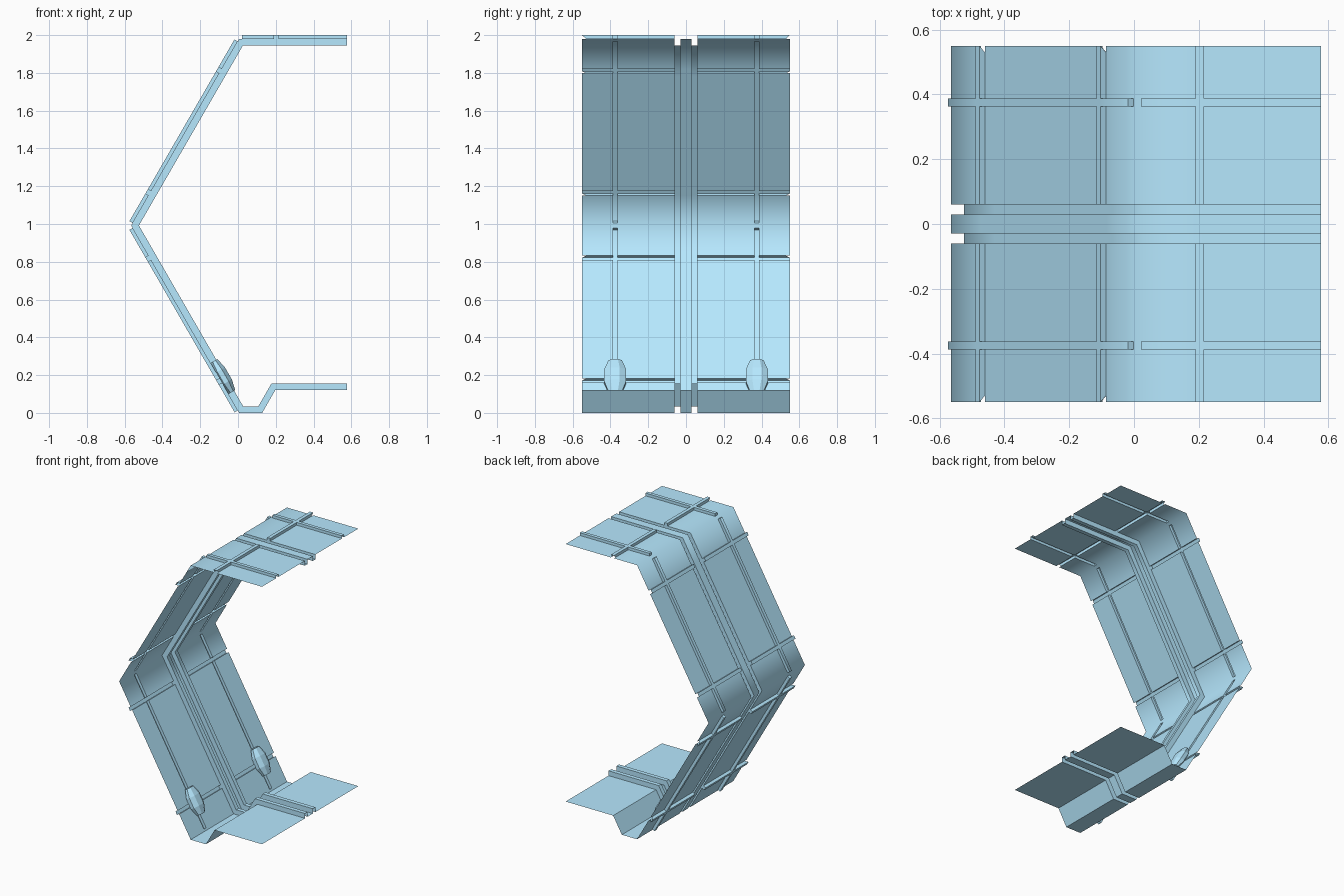
import bpy, bmesh, math
from mathutils import Vector, Matrix

if "Cube" in bpy.data.objects:
    bpy.data.objects.remove(bpy.data.objects["Cube"])

# corridor cross-section (x, z): ceiling end, ceiling corner, elbow, trough, floor end
PROFILE = [Vector(p) for p in [(0.577, 1.98), (0.006, 1.98), (-0.565, 0.992), (0.007, 0.0),
                               (0.128, 0.0), (0.197, 0.12), (0.577, 0.12)]]
RIB, GROOVE = 0.02, -0.035       # panel rib height (outward), spine groove depth (inward)
GAP, CROSS, HALF = 0.015, 0.197, 0.0125

BLUE = bpy.data.materials.new("blue_panel")
BLUE.diffuse_color = (0.47, 0.81, 1.0, 1)
BLUE.use_nodes = True
BLUE.node_tree.nodes["Principled BSDF"].inputs["Base Color"].default_value = BLUE.diffuse_color


def outward(i):
    d = (PROFILE[i + 1] - PROFILE[i]).normalized()
    return Vector((d.y, -d.x))


def corner_normal(i):
    a, b = outward(max(i - 1, 0)), outward(min(i, len(PROFILE) - 2))
    return (a + b) / (1 + a.dot(b))


def stations(first, last, ribs):
    """Profile points (position, rib direction, groove direction); spans (is cross rib, is gap)."""
    n = corner_normal(first)
    pts, spans = [(PROFILE[first], n, n)], []
    for i in range(first, last):
        a, b = PROFILE[i], PROFILE[i + 1]
        length, d, n = (b - a).length, (b - a).normalized(), outward(i)
        cuts = []
        if ribs:
            if i > 0:
                cuts += [(GAP, False, True, corner_normal(i)), (CROSS - HALF, False, False, n),
                         (CROSS + HALF, True, False, n)]
            cuts += [(length - CROSS - HALF, False, False, n), (length - CROSS + HALF, True, False, n),
                     (length - GAP, False, False, corner_normal(i + 1))]
        for s, cross, gap, g in cuts:
            pts.append((a + d * s, n, g))
            spans.append((cross, gap))
        n = corner_normal(i + 1)
        pts.append((b, n, n))
        spans.append((False, ribs))
    return pts, spans


YS = [0.03, 0.06, 0.3625, 0.3875, 0.53, 0.55]
YS = [-y for y in reversed(YS)] + YS


def level(y, span, ribs):
    """Offset of a sheet cell from the profile."""
    y, (cross, gap) = abs(y), span
    if y < 0.03:
        return 0.0
    if y < 0.06:
        return GROOVE
    return RIB if cross or (ribs and not gap and 0.3625 < y < 0.3875) else 0.0


def sheet(name, first, last, ribs):
    pts, spans = stations(first, last, ribs)
    bm = bmesh.new()
    verts = {}

    def vert(i, j, d):
        if (i, j, d) not in verts:
            p = pts[i][0] + pts[i][2 if d < 0 else 1] * d
            verts[i, j, d] = bm.verts.new((p.x, YS[j], p.y))
        return verts[i, j, d]

    n, m = len(spans), len(YS) - 1
    lev = [[level((YS[j] + YS[j + 1]) / 2, spans[i], ribs) for j in range(m)] for i in range(n)]
    for i in range(n):
        for j in range(m):
            d = lev[i][j]
            bm.faces.new([vert(i, j, d), vert(i + 1, j, d), vert(i + 1, j + 1, d), vert(i, j + 1, d)])
            # side walls where neighbouring cells differ in height
            if i + 1 < n and lev[i + 1][j] != d:
                e = lev[i + 1][j]
                ring = [vert(i + 1, j, d), vert(i + 1, j, e), vert(i + 1, j + 1, e), vert(i + 1, j + 1, d)]
                # cross rib sides taper to nothing at the panel ends
                if j in (0, m - 1):
                    low = vert(i + 1, 0 if j == 0 else m, min(d, e))
                    ring.remove(low)
                bm.faces.new(ring)
            if j + 1 < m and lev[i][j + 1] != d:
                e = lev[i][j + 1]
                bm.faces.new([vert(i, j + 1, d), vert(i + 1, j + 1, d), vert(i + 1, j + 1, e), vert(i, j + 1, e)])
    bmesh.ops.recalc_face_normals(bm, faces=bm.faces)
    loose = [v for v in bm.verts if not v.link_faces]
    bmesh.ops.delete(bm, geom=loose, context='VERTS')
    return finish(name, bm)


def finish(name, bm):
    me = bpy.data.meshes.new(name)
    bm.to_mesh(me)
    bm.free()
    me.materials.append(BLUE)
    ob = bpy.data.objects.new(name, me)
    bpy.context.collection.objects.link(ob)
    return me


def round_bends(me):
    """Blend the shading from each cross rib round the ceiling corner and the elbow."""
    normals = []
    for poly in me.polygons:
        f = Vector((poly.normal.x, poly.normal.z))
        for vi in poly.vertices:
            co = me.vertices[vi].co
            p, n = Vector((co.x, co.z)), poly.normal.copy()
            for c in (1, 2):
                for seg in (c - 1, c):
                    o = outward(seg)
                    if abs(f.dot(o)) < 0.99:
                        continue
                    sign = 1 if f.dot(o) > 0 else -1
                    cn = corner_normal(c)
                    t = (p - PROFILE[c] - cn * (p - PROFILE[c]).dot(o)).length / (CROSS - HALF)
                    if t < 0.999:
                        mix = cn.normalized() * (1 - t) + o * t
                        n = Vector((mix.x, 0, mix.y)).normalized() * sign
            normals.append(n)
    me.polygons.foreach_set("use_smooth", [True] * len(me.polygons))
    me.normals_split_custom_set(normals)


# ribbed wall and ceiling, then the plain stepped floor
round_bends(sheet("wall_and_ceiling", 0, 3, True))
sheet("floor", 3, 6, False)

# faceted wall lamps near the foot of the lower wall
inward = -outward(2)
along = (PROFILE[2] - PROFILE[3]).normalized()
base = PROFILE[3] + along * 0.21
for side, y in (("front", -0.375), ("back", 0.375)):
    bm = bmesh.new()
    bmesh.ops.create_uvsphere(bm, u_segments=8, v_segments=5, radius=1,
                              matrix=Matrix.Rotation(math.pi / 8, 4, 'Z'))
    for v in bm.verts:
        u = max(-0.81, min(0.81, v.co.z)) / 0.81 * 0.095     # blunt ends
        w, h = v.co.y * 0.066, v.co.x * 0.038 + 0.021
        p = base + along * u + inward * h
        v.co = (p.x, y + w, p.y)
    bmesh.ops.bisect_plane(bm, geom=bm.verts[:] + bm.edges[:] + bm.faces[:],
                           plane_co=(base.x, y, base.y), plane_no=(inward.x, 0, inward.y),
                           clear_inner=True)
    bmesh.ops.recalc_face_normals(bm, faces=bm.faces)
    finish("wall_lamp_" + side, bm)
